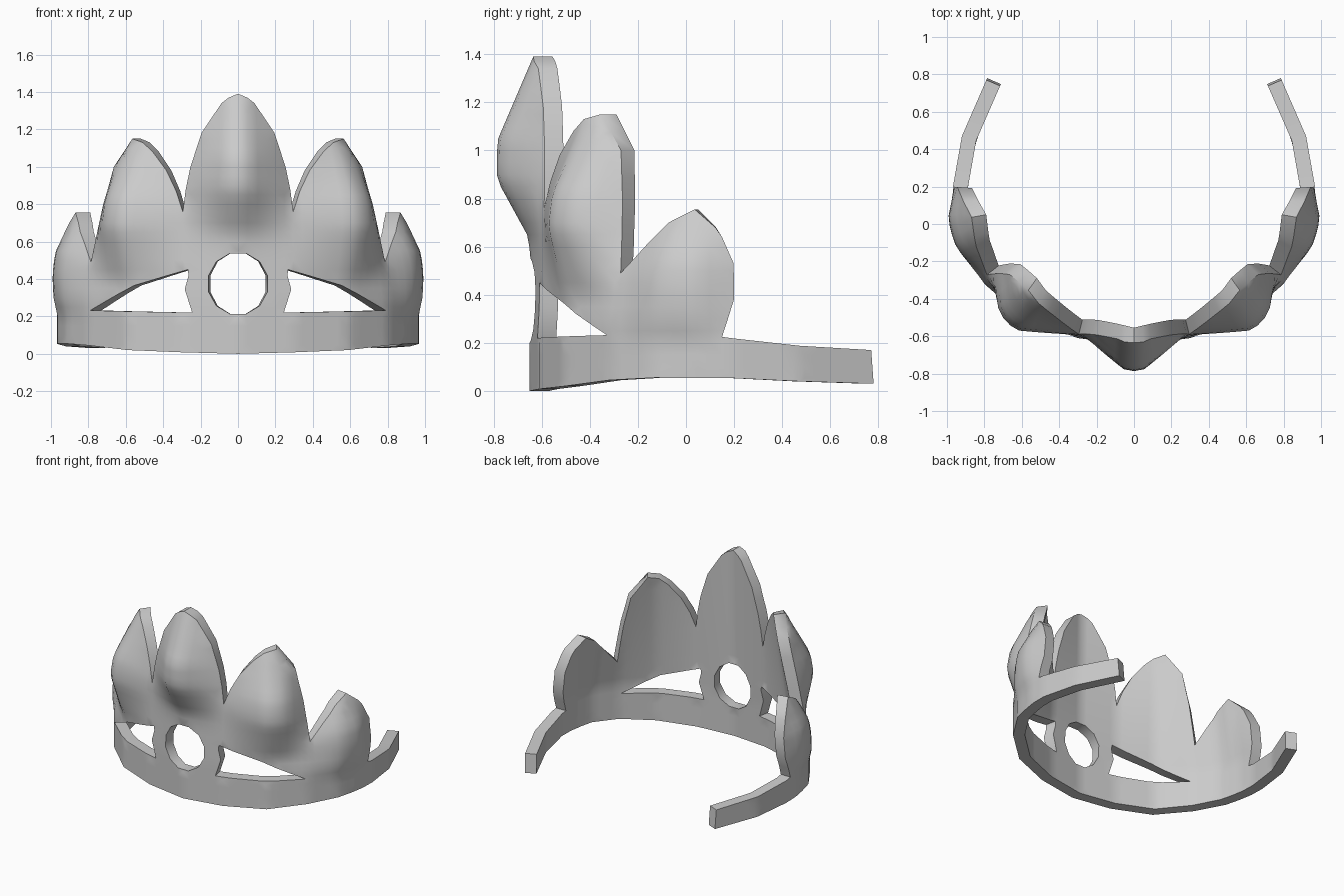
import bpy, bmesh, math
from mathutils import Vector
from mathutils.geometry import delaunay_2d_cdt

if "Cube" in bpy.data.objects:
    bpy.data.objects.remove(bpy.data.objects["Cube"])

THICK = 0.08


def lerp(table, v):
    """Piecewise linear lookup, clamped at both ends."""
    if v <= table[0][0]:
        return table[0][1]
    for (a, fa), (b, fb) in zip(table, table[1:]):
        if v <= b:
            return fa + (fb - fa) * (v - a) / max(b - a, 1e-9)
    return table[-1][1]


# Plan path of the band, right half, front to back
path = [Vector(p) for p in [(0, -.65), (.3, -.61), (.59, -.505), (.80, -.32), (.92, -.13),
                            (.965, .05), (.968, .2), (.92, .47), (.785, .78)]]
dist = [0.0]
for a, b in zip(path, path[1:]):
    dist.append(dist[-1] + (b - a).length)
segs = [(b - a).normalized() for a, b in zip(path, path[1:])]
dirs = [Vector((1, 0))] + [(a + b).normalized() for a, b in zip(segs, segs[1:])] + [segs[-1]]
X = [(d, p.x) for d, p in zip(dist, path)]
Y = [(d, p.y) for d, p in zip(dist, path)]
NX = [(d, t.y) for d, t in zip(dist, dirs)]
NY = [(d, -t.x) for d, t in zip(dist, dirs)]


def ux(x):
    return lerp([(p.x, d) for p, d in zip(path[:6], dist)], x)


def uy(y):
    return lerp([(p.y, d) for p, d in zip(path, dist)], y)


def by_x(pts):
    return [(ux(x), z) for x, z in pts]


def by_y(pts):
    return [(uy(y), z) for y, z in pts]


# Petal edges, unrolled along the path
mid_r = by_x([(0, 1.39), (.05, 1.37), (.09, 1.34), (.2, 1.18), (.26, 1.0), (.285, .88), (.3, .76)])
p2_l = by_x([(.3, .76), (.34, .87), (.40, .98), (.49, 1.08), (.56, 1.13), (.64, 1.15)])
p2_r = by_x([(.64, 1.15), (.755, 1.0), (.795, .78)]) + by_y([(-.305, .6), (-.295, .49)])
p3_l = by_y([(-.295, .49), (-.2, .60), (-.1, .70), (.02, .755)])
p3_r = by_y([(.02, .755), (.12, .68), (.15, .64), (.2, .53), (.2, .38), (.15, .225)])
arm = by_y([(.15, .225), (.2, .218), (.47, .188), (.77, .17), (.78, .03), (.47, .04), (.2, .053),
            (-.13, .055), (-.32, .045), (-.505, .02), (-.61, .008), (-.65, 0)])
half = mid_r + p2_l[1:] + p2_r[1:] + p3_l[1:] + p3_r[1:] + arm[1:]
outline = half + [(-u, z) for u, z in half[-2:0:-1]]

# Openings: round centre hole and two long side windows
ring = [(.165 * math.sin(math.tau * (i + .5) / 12), .375 + .168 * math.cos(math.tau * (i + .5) / 12))
        for i in range(12)]
window = by_x([(.27, .45), (.265, .42), (.285, .345), (.245, .22), (.79, .232), (.56, .365)])
loops = [outline, ring, window, [(-u, z) for u, z in window]]

# Petals: centre, left edge, right edge, ridge height over z
petals = [
    (0, None, mid_r, [(.55, 0), (.64, .01), (.88, .145), (1.04, .145), (1.39, 0)]),
    (ux(.64), p2_l, p2_r, [(.38, 0), (.68, .135), (.82, .135), (1.15, 0)]),
    (uy(-.03), p3_l, p3_r, [(.2, 0), (.42, .06), (.54, .07), (.755, 0)]),
]
lean_rate = [(0, .014), (ux(.3), .045), (ux(.64), .155), (uy(-.3), .2), (uy(.02), .2), (uy(.2), .1)]


def bulge(u, z):
    best = 0
    for c, left, right, ridge in petals:
        edge = right if (u >= c or left is None) else left
        w = abs(lerp(sorted((q[1], q[0]) for q in edge), z) - c)
        d = max(0, abs(u - c) - .05) / max(w - .05, .01)
        best = max(best, lerp(ridge, z) * max(0, 1 - d))
    return best


def place(u, z, inner):
    s, a = (1 if u >= 0 else -1), abs(u)
    off = -lerp(lean_rate, a) * max(0, z - .3)
    off += -THICK if inner else bulge(a, z)
    return Vector((s * (lerp(X, a) + off * lerp(NX, a)), lerp(Y, a) + off * lerp(NY, a), z))


def inside_loop(p, loop):
    hit = False
    for (ax, az), (bx, bz) in zip(loop, loop[1:] + loop[:1]):
        if (az > p[1]) != (bz > p[1]) and p[0] < ax + (bx - ax) * (p[1] - az) / (bz - az):
            hit = not hit
    return hit


def solid(p):
    return inside_loop(p, loops[0]) and not any(inside_loop(p, l) for l in loops[1:])


# Constrained flat triangulation with interior points for the bulges
verts, edges = [], []
for loop in loops:
    n0 = len(verts)
    for a, b in zip(loop, loop[1:] + loop[:1]):
        a, b = Vector(a), Vector(b)
        n = max(1, round((b - a).length / .1))
        verts += [a.lerp(b, i / n) for i in range(n)]
    n1 = len(verts)
    edges += [(i, i + 1 if i + 1 < n1 else n0) for i in range(n0, n1)]
rim = list(verts)
columns = sorted({round(i * .05, 3) for i in range(int(dist[-1] / .05) + 1)})
for u in columns:
    for k in range(1, 28):
        for s in ((1, -1) if u else (1,)):
            p = Vector((s * u, k * .05))
            if solid(p) and min((p - q).length for q in rim) > .025:
                verts.append(p)
co, _, faces, *_ = delaunay_2d_cdt(verts, edges, [], 0, 1e-5)
faces = [f for f in faces if solid(sum((co[i] for i in f), Vector((0, 0))) / len(f))]

# Tiara shell: bulged outside, plain inside, walls along every open edge
bm = bmesh.new()
outer = [bm.verts.new(place(p.x, p.y, False)) for p in co]
inner = [bm.verts.new(place(p.x, p.y, True)) for p in co]
count = {}
for f in faces:
    bm.faces.new([outer[i] for i in f])
    bm.faces.new([inner[i] for i in reversed(f)])
    for a, b in zip(f, list(f[1:]) + [f[0]]):
        count.setdefault(frozenset((a, b)), []).append((a, b))
for uses in count.values():
    if len(uses) == 1:
        a, b = uses[0]
        bm.faces.new((outer[b], outer[a], inner[a], inner[b]))
bmesh.ops.delete(bm, geom=[v for v in bm.verts if not v.link_faces], context='VERTS')
bmesh.ops.recalc_face_normals(bm, faces=bm.faces)
mesh = bpy.data.meshes.new("petal_tiara")
bm.to_mesh(mesh)
bm.free()
tiara = bpy.data.objects.new("petal_tiara", mesh)
bpy.context.collection.objects.link(tiara)
bpy.context.view_layer.objects.active = tiara
tiara.select_set(True)
bpy.ops.object.shade_smooth_by_angle(angle=math.radians(40))
